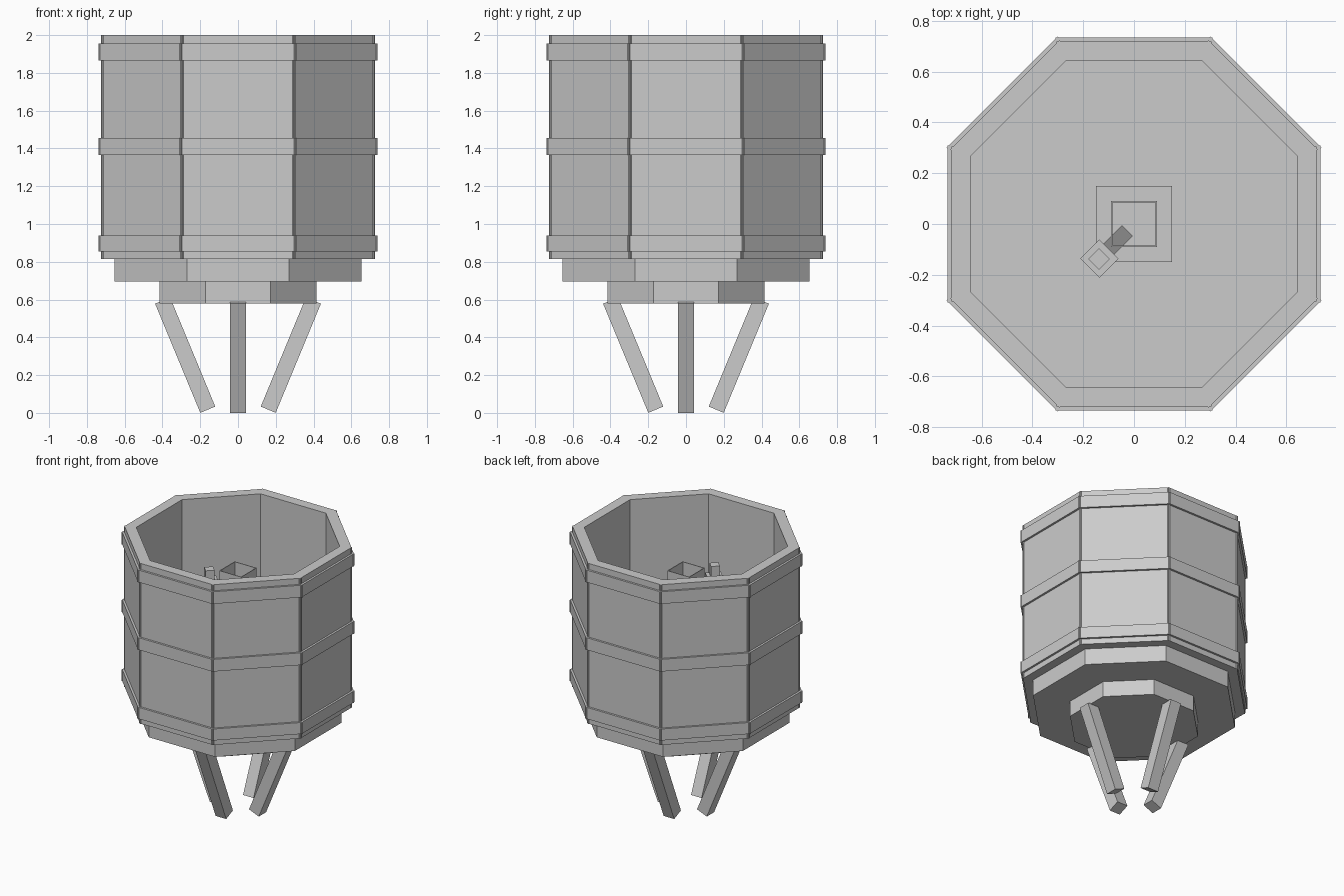
import bpy, math
from mathutils import Matrix, Vector

cube = bpy.data.objects.get("Cube")
if cube:
    bpy.data.objects.remove(cube, do_unlink=True)

GREY = (0.6, 0.6, 0.6, 1.0)
mat = bpy.data.materials.new("plain_grey")
mat.use_nodes = True
mat.diffuse_color = GREY
mat.node_tree.nodes["Principled BSDF"].inputs["Base Color"].default_value = GREY


def finish(name, matrix=Matrix()):
    """Name the active object, bake the placement and colour it."""
    ob = bpy.context.object
    ob.name = ob.data.name = name
    ob.data.transform(matrix)
    ob.data.materials.append(mat)
    return ob


def box(name, lo, hi, matrix=Matrix()):
    lo, hi = Vector(lo), Vector(hi)
    bpy.ops.mesh.primitive_cube_add(size=1)
    place = Matrix.Translation((lo + hi) / 2) @ Matrix.Diagonal((*(hi - lo), 1))
    return finish(name, matrix @ place)


def octagon(name, apothem, z0, z1):
    bpy.ops.mesh.primitive_cylinder_add(
        vertices=8, radius=apothem / math.cos(math.pi / 8), depth=z1 - z0)
    return finish(name, Matrix.Translation((0, 0, (z0 + z1) / 2))
                  @ Matrix.Rotation(math.pi / 8, 4, 'Z'))


def turn(i, count):
    return Matrix.Rotation(i * math.tau / count, 4, 'Z')


# Barrel staves and hoops: eight boxes each, ends slightly overlapping
bands = (("lower_hoop", 0.855, 0.94), ("middle_hoop", 1.365, 1.455),
         ("upper_hoop", 1.865, 1.955))
for i in range(8):
    box(f"barrel_stave_{i + 1}", (0.645, -0.305, 0.815), (0.72, 0.305, 2), turn(i, 8))
    for name, z0, z1 in bands:
        box(f"{name}_{i + 1}", (0.69, -0.31, z0), (0.735, 0.31, z1), turn(i, 8))

# Stepped floor
octagon("barrel_floor", 0.655, 0.695, 0.816)
octagon("leg_plate", 0.415, 0.58, 0.695)

# Splayed legs
lean = Matrix.Translation((0.16, 0, 0.017)) @ Matrix.Rotation(math.pi / 8, 4, 'Y')
for i in range(4):
    box(f"leg_{i + 1}", (-0.043, -0.043, 0), (0.043, 0.043, 0.625), turn(i, 4) @ lean)

# Inner vessel: wide base and a thin-walled open neck
box("vessel_base", (-0.15, -0.15, 0.816), (0.15, 0.15, 1.1))
for i in range(4):
    box(f"vessel_neck_{i + 1}", (0.085, -0.09, 1.1), (0.09, 0.09, 1.76), turn(i, 4))

# Side tube leaning out of the neck, with a small cup on top
diagonal = Matrix.Rotation(math.radians(225), 4, 'Z')
tilt = Matrix.Translation((0.065, 0, 1.3)) @ Matrix.Rotation(math.radians(18), 4, 'Y')
box("side_tube", (-0.03, -0.03, 0), (0.03, 0.03, 0.4), diagonal @ tilt)
box("cup_base", (0.14, -0.053, 1.62), (0.246, 0.053, 1.7), diagonal)
box("cup_tip", (0.165, -0.03, 1.7), (0.225, 0.03, 1.78), diagonal)
